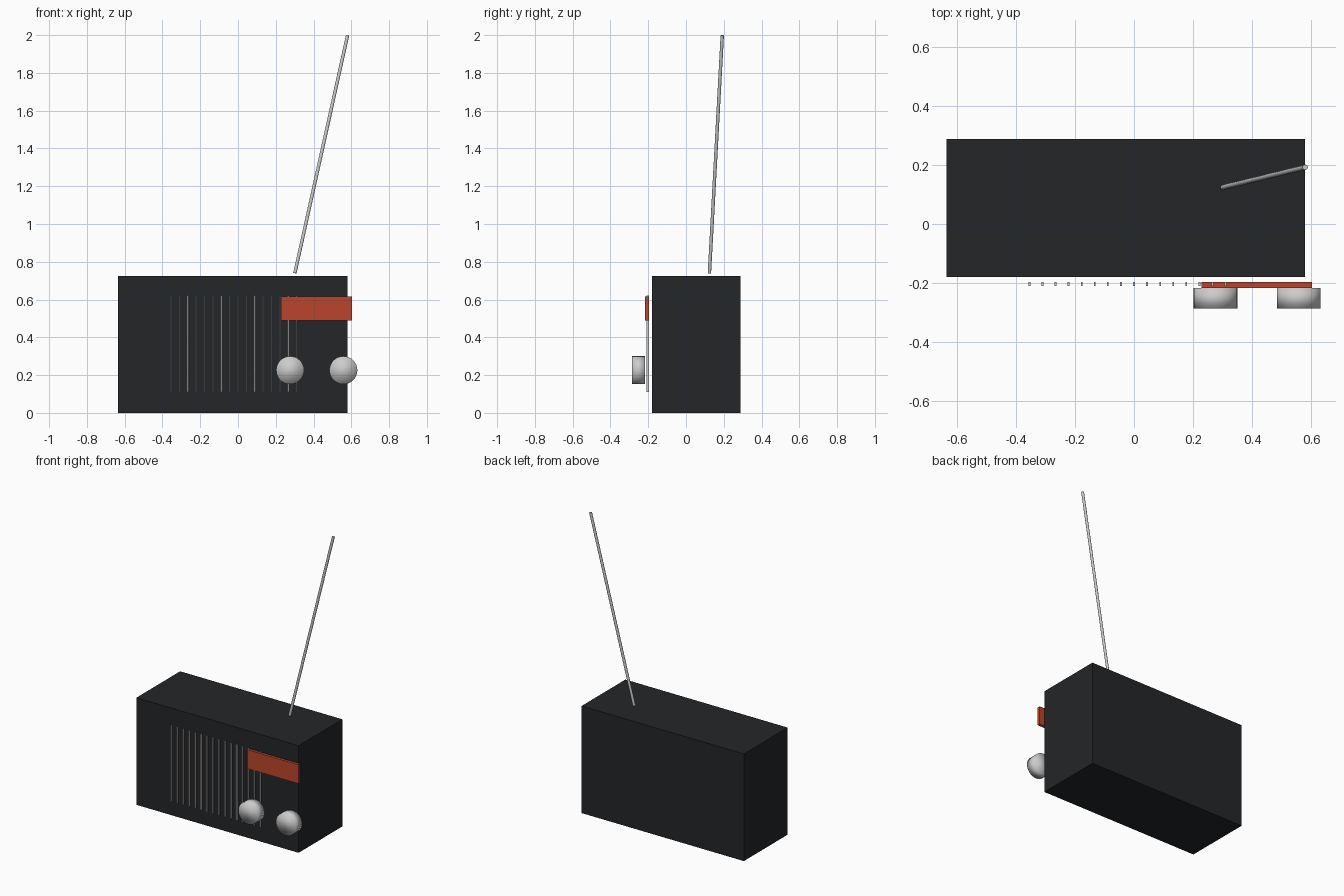
import bpy
from mathutils import Vector

if "Cube" in bpy.data.objects:
    bpy.data.objects.remove(bpy.data.objects["Cube"])


def material(name, rgb):
    m = bpy.data.materials.new(name)
    m.diffuse_color = (*rgb, 1)
    m.use_nodes = True
    m.node_tree.nodes["Principled BSDF"].inputs["Base Color"].default_value = m.diffuse_color
    return m


black = material("black_plastic", (0.017, 0.019, 0.021))
orange = material("display_orange", (0.50, 0.06, 0.025))


def box(name, x, y, z, mat=None):
    """Box from (min, max) ranges on each axis."""
    bpy.ops.mesh.primitive_cube_add(size=1)
    o = bpy.context.object
    o.name = name
    o.location = [(a + b) / 2 for a, b in (x, y, z)]
    o.scale = [b - a for a, b in (x, y, z)]
    bpy.ops.object.transform_apply(location=False, rotation=False, scale=True)
    if mat:
        o.data.materials.append(mat)
    return o


def rod(name, start, end, radius, sides):
    """Cylinder between two points."""
    start, end = Vector(start), Vector(end)
    axis = end - start
    bpy.ops.mesh.primitive_cylinder_add(vertices=sides, radius=radius, depth=axis.length,
                                        location=(start + end) / 2,
                                        rotation=axis.to_track_quat('Z', 'Y').to_euler())
    o = bpy.context.object
    o.name = name
    return o


# Case
box("radio_case", (-0.635, 0.58), (-0.18, 0.288), (0, 0.725), black)

# Speaker grille: a row of thin upright bars in front of the case
for i in range(16):
    x = (i - 8) * 0.0443
    box(f"grille_bar_{i + 1}", (x - 0.003, x + 0.003), (-0.21, -0.196), (0.11, 0.622))

# Display panel
box("display_panel", (0.228, 0.603), (-0.216, -0.197), (0.488, 0.616), orange)

# Two knobs, smooth over the rim
for side, x in (("left", 0.276), ("right", 0.558)):
    rod(f"{side}_knob", (x, -0.216, 0.226), (x, -0.286, 0.226), 0.074, 32)
    bpy.ops.object.shade_smooth()

# Tilted aerial
rod("antenna", (0.301, 0.124, 0.74), (0.58, 0.192, 1.998), 0.009, 16)
bpy.ops.object.shade_smooth_by_angle()
